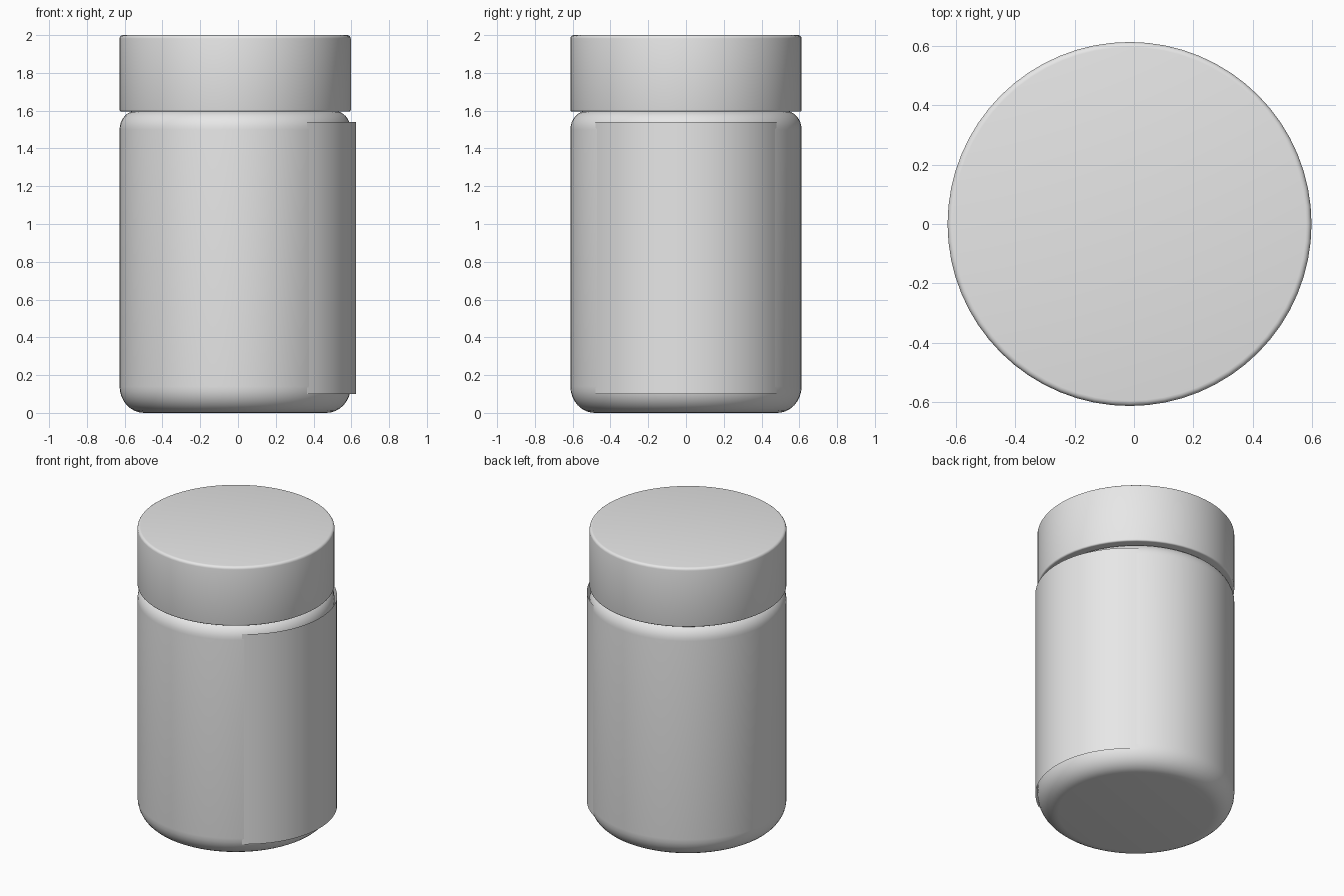
import bpy, bmesh
from math import sin, cos, radians, pi

if "Cube" in bpy.data.objects:
    bpy.data.objects.remove(bpy.data.objects["Cube"], do_unlink=True)

CENTRE_X = -0.015
RADIUS = 0.612
SEGMENTS = 64

grey = bpy.data.materials.new("plain_grey")
grey.use_nodes = True
colour = (0.8, 0.8, 0.8, 1)
grey.diffuse_color = colour
grey.node_tree.nodes["Principled BSDF"].inputs["Base Color"].default_value = colour


def finish(name, bm, x):
    mesh = bpy.data.meshes.new(name)
    bm.to_mesh(mesh)
    bm.free()
    mesh.materials.append(grey)
    obj = bpy.data.objects.new(name, mesh)
    obj.location.x = x
    bpy.context.collection.objects.link(obj)
    bpy.ops.object.select_all(action="DESELECT")
    obj.select_set(True)
    bpy.context.view_layer.objects.active = obj
    bpy.ops.object.shade_smooth_by_angle(angle=radians(35))
    return obj


def fillet(r, z, size_r, size_z, start, end, steps=8):
    """Rounded corner points around (r, z), from start to end degrees."""
    angles = [radians(start + (end - start) * i / steps) for i in range(steps + 1)]
    return [(r + size_r * cos(a), z + size_z * sin(a)) for a in angles]


def revolve(name, profile):
    """Turn an (r, z) profile, listed bottom to top, into a capped solid."""
    bm = bmesh.new()
    rings = [[bm.verts.new((r * cos(2 * pi * i / SEGMENTS),
                            r * sin(2 * pi * i / SEGMENTS), z))
              for i in range(SEGMENTS)] for r, z in profile]
    for low, high in zip(rings, rings[1:]):
        for i in range(SEGMENTS):
            j = (i + 1) % SEGMENTS
            bm.faces.new((low[i], low[j], high[j], high[i]))
    bm.faces.new(rings[0][::-1])
    bm.faces.new(rings[-1])
    return finish(name, bm, CENTRE_X)


# Jar body: rounded base, straight wall, rounded shoulder, hidden neck
base = fillet(RADIUS - 0.13, 0.14, 0.13, 0.14, -90, 0)
shoulder = fillet(RADIUS - 0.09, 1.5, 0.09, 0.1, 0, 90)
revolve("jar_body", base + shoulder + [(0.5, 1.6), (0.5, 1.7)])

# Lid: plain disc with small rounded rims
lower_rim = fillet(RADIUS - 0.01, 1.605, 0.01, 0.01, -90, 0, 3)
upper_rim = fillet(RADIUS - 0.018, 1.982, 0.018, 0.018, 0, 90, 4)
revolve("lid", lower_rim + upper_rim)

# Label: thin curved sheet whose ends sink into the jar wall
bm = bmesh.new()
LABEL_RADIUS, HALF_ANGLE, STEPS = 0.57, 57, 32
columns = []
for i in range(STEPS + 1):
    a = radians(HALF_ANGLE * (2 * i / STEPS - 1))
    columns.append([bm.verts.new((LABEL_RADIUS * cos(a), LABEL_RADIUS * sin(a), z))
                    for z in (0.1, 1.54)])
for (a0, a1), (b0, b1) in zip(columns, columns[1:]):
    bm.faces.new((a0, b0, b1, a1))
finish("label", bm, 0.055)
